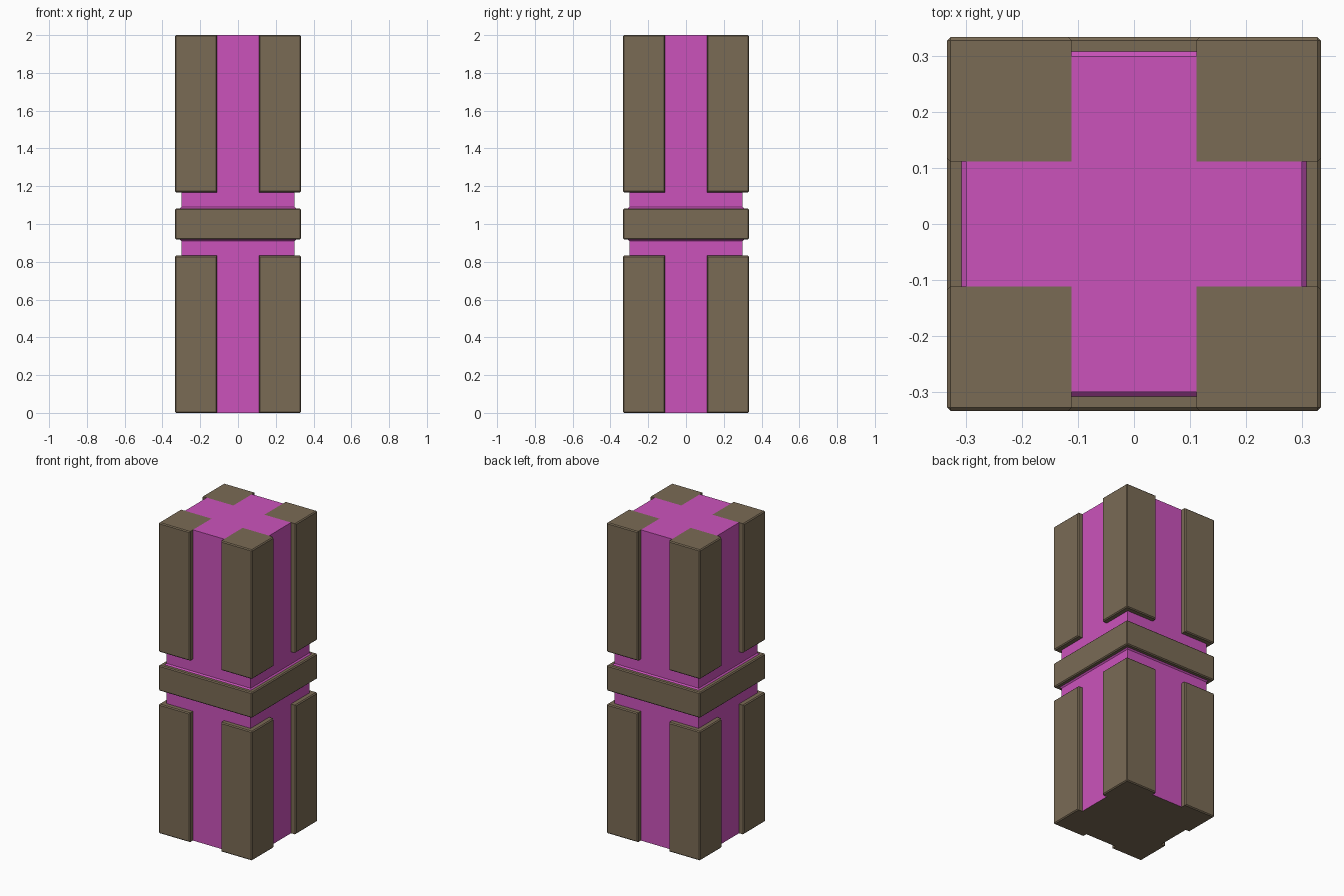
import bpy, bmesh

if "Cube" in bpy.data.objects:
    bpy.data.objects.remove(bpy.data.objects["Cube"], do_unlink=True)

OUT, CORE, ARM = 0.333, 0.30, 0.111    # half widths of the trim, core and channel
BAND, GROOVE = 0.082, 0.168            # half heights of the band and the grooved waist
CHAMFER = 0.006


def material(name, rgb):
    mat = bpy.data.materials.new(name)
    mat.use_nodes = True
    mat.diffuse_color = (*rgb, 1)
    mat.node_tree.nodes["Principled BSDF"].inputs["Base Color"].default_value = (*rgb, 1)
    return mat


brown = material("dull brown", (0.195, 0.147, 0.091))
magenta = material("magenta", (0.60, 0.086, 0.50))


def finish(name, bm, *mats):
    bmesh.ops.recalc_face_normals(bm, faces=bm.faces[:])
    mesh = bpy.data.meshes.new(name)
    for mat in mats:
        mesh.materials.append(mat)
    # The underside of the base takes the second colour where there is one
    for f in bm.faces:
        if len(mats) > 1 and f.normal.z < -0.9 and f.calc_center_median().z < 0.01:
            f.material_index = 1
    bm.to_mesh(mesh)
    bm.free()
    obj = bpy.data.objects.new(name, mesh)
    bpy.context.collection.objects.link(obj)
    return obj


def loft(name, rings, *mats):
    """Join closed rings of points, bottom to top, and cap both ends."""
    bm = bmesh.new()
    loops = [[bm.verts.new(p) for p in ring] for ring in rings]
    for low, high in zip(loops, loops[1:]):
        for i in range(len(low)):
            j = (i + 1) % len(low)
            bm.faces.new((low[i], low[j], high[j], high[i]))
    bm.faces.new(loops[0][::-1])
    bm.faces.new(loops[-1])
    return finish(name, bm, *mats)


def trim(name, x, y, z):
    """Box between the given ranges with its outward edges chamfered."""
    bm = bmesh.new()
    bmesh.ops.create_cube(bm, size=1)
    for v in bm.verts:
        v.co = [r[0] if c < 0 else r[1] for c, r in zip(v.co, (x, y, z))]
    edges = []
    for e in bm.edges:
        mid = (e.verts[0].co + e.verts[1].co) / 2
        if max(abs(mid.x), abs(mid.y)) > OUT - 0.001:
            edges.append(e)
    bmesh.ops.bevel(bm, geom=edges, offset=CHAMFER, segments=1, affect='EDGES')
    return finish(name, bm, brown)


def square(half, z):
    return [(-half, -half, z), (half, -half, z), (half, half, z), (-half, half, z)]


def cross(z):
    quarter = [(CORE, -ARM), (CORE, ARM), (ARM, ARM)]
    ring = []
    for _ in range(4):
        ring += [(x, y, z) for x, y in quarter]
        quarter = [(-y, x) for x, y in quarter]
    return ring


# Cross-shaped cores and corner pillars of both halves
for half, z in (("lower", (0, 1 - GROOVE)), ("upper", (1 + GROOVE, 2))):
    loft(half + "_core", [cross(z[0]), cross(z[1])], magenta, brown)
    for side, x in (("right", (-OUT, -ARM)), ("left", (ARM, OUT))):
        for end, y in (("front", (-OUT, -ARM)), ("back", (ARM, OUT))):
            trim(f"{half}_{end}_{side}_pillar", x, y, z)

# Grooved waist, flaring slightly where it meets the band
FLARE = 0.008
loft("waist", [square(CORE, 1 - GROOVE), square(CORE, 1 - BAND - FLARE),
               square(CORE + FLARE, 1 - BAND), square(CORE + FLARE, 1 + BAND),
               square(CORE, 1 + BAND + FLARE), square(CORE, 1 + GROOVE)], magenta)

# Middle band
trim("middle_band", (-OUT, OUT), (-OUT, OUT), (1 - BAND, 1 + BAND))
